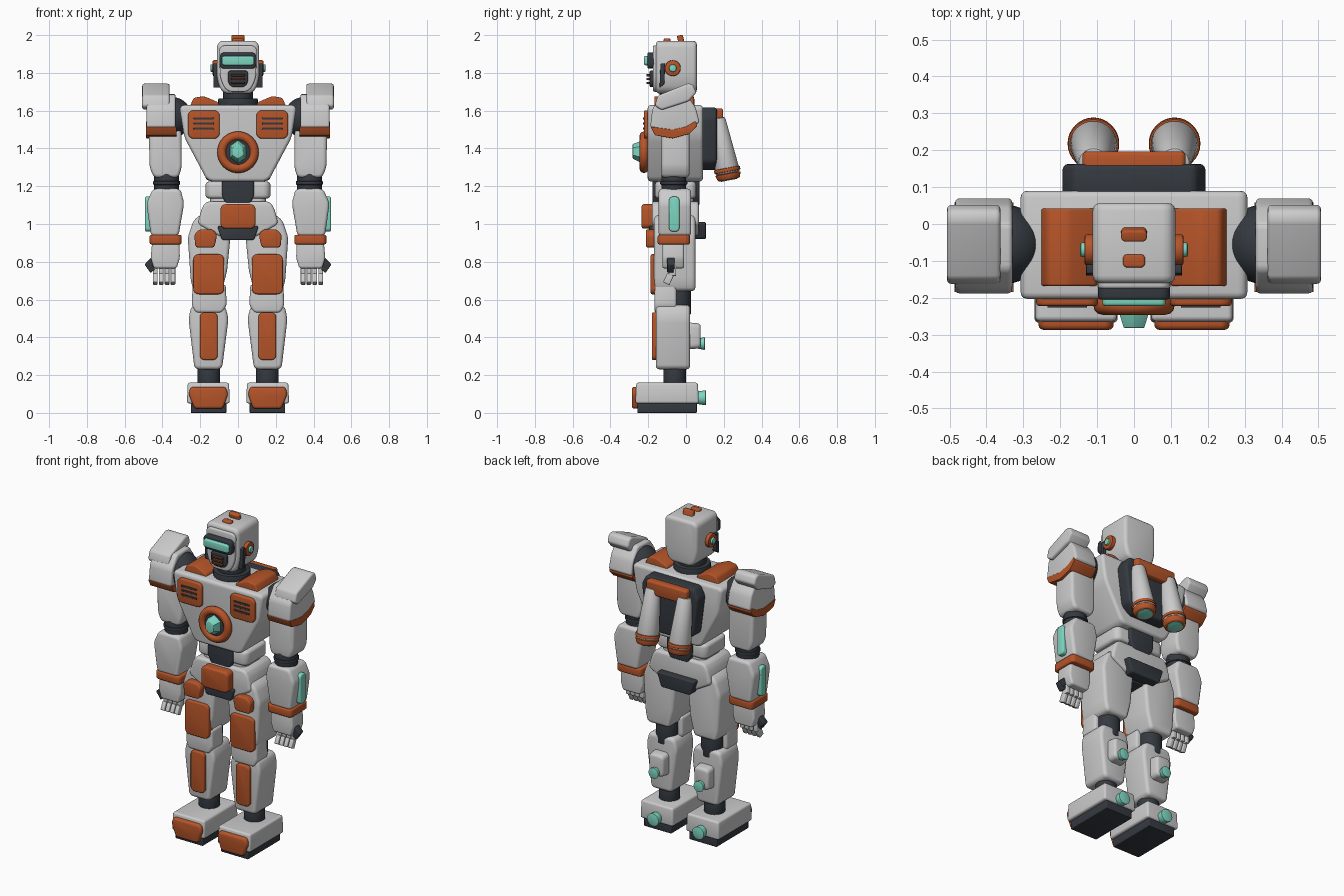
import bpy, bmesh, math
from mathutils import Vector, Matrix

if "Cube" in bpy.data.objects:
    bpy.data.objects.remove(bpy.data.objects["Cube"])

def material(name, r, g, b):
    m = bpy.data.materials.new(name)
    m.diffuse_color = (r, g, b, 1)
    m.use_nodes = True
    m.node_tree.nodes["Principled BSDF"].inputs["Base Color"].default_value = m.diffuse_color
    return m

ORANGE = material("orange", .47, .09, .022)
DARK = material("dark", .035, .042, .052)
TEAL = material("teal", .21, .68, .54)
BROWN = material("brown", .10, .035, .02)
SIDE = []          # parts built on +x that get a mirrored twin

def finish(bm, name, mat, side):
    bmesh.ops.recalc_face_normals(bm, faces=bm.faces)
    me = bpy.data.meshes.new(name)
    bm.to_mesh(me)
    bm.free()
    ob = bpy.data.objects.new(name, me)
    bpy.context.collection.objects.link(ob)
    if mat:
        me.materials.append(mat)
    bpy.ops.object.select_all(action='DESELECT')
    ob.select_set(True)
    bpy.context.view_layer.objects.active = ob
    bpy.ops.object.shade_smooth_by_angle(angle=math.radians(35))
    if side:
        SIDE.append(ob)
    return ob

def rect(u0, u1, v0, v1):
    return [(u0, v0), (u1, v0), (u1, v1), (u0, v1)]

def sym(pts):
    return pts + [(-u, v) for u, v in reversed(pts)]

def prism(name, pts, axis, a, b, mat=None, corner=.02, edge=.01, taper=1, side=False, rot=None):
    """Extrude a profile along an axis (end b scaled by taper), round corners, then rims."""
    place = {'x': lambda u, v, w: (w, u, v), 'y': lambda u, v, w: (u, w, v),
             'z': lambda u, v, w: (u, v, w)}[axis]
    k = 'xyz'.index(axis)
    cu, cv = (sum(c) / len(pts) for c in zip(*pts))
    bm = bmesh.new()
    lo = [bm.verts.new(place(u, v, a)) for u, v in pts]
    hi = [bm.verts.new(place(cu + (u - cu) * taper, cv + (v - cv) * taper, b)) for u, v in pts]
    n = len(pts)
    bm.faces.new(lo)
    bm.faces.new(hi)
    for i in range(n):
        j = (i + 1) % n
        bm.faces.new((lo[i], lo[j], hi[j], hi[i]))
    bmesh.ops.recalc_face_normals(bm, faces=bm.faces)
    span = lambda e: abs(e.verts[0].co[k] - e.verts[1].co[k])
    if corner:
        bmesh.ops.bevel(bm, geom=[e for e in bm.edges if span(e) > 1e-4], offset=corner,
                        segments=4, profile=.5, affect='EDGES', clamp_overlap=True)
    if edge:
        bmesh.ops.bevel(bm, geom=[e for e in bm.edges if span(e) < 1e-5], offset=edge,
                        segments=3, profile=.5, affect='EDGES', clamp_overlap=True)
    if rot:
        c = Vector(place(cu, cv, (a + b) / 2))
        bmesh.ops.rotate(bm, verts=bm.verts, cent=c, matrix=Matrix.Rotation(math.radians(rot[1]), 3, rot[0]))
    return finish(bm, name, mat, side)

def cyl(name, p0, p1, r0, r1=None, mat=None, bevel=.006, side=False):
    p0, p1 = Vector(p0), Vector(p1)
    d = p1 - p0
    m = Matrix.Translation((p0 + p1) / 2) @ d.to_track_quat('Z', 'Y').to_matrix().to_4x4()
    bm = bmesh.new()
    bmesh.ops.create_cone(bm, cap_ends=True, segments=32, radius1=r0, radius2=r1 or r0, depth=d.length)
    if bevel:
        bmesh.ops.bevel(bm, geom=[e for f in bm.faces if len(f.verts) > 4 for e in f.edges],
                        offset=bevel, segments=2, profile=.5, affect='EDGES')
    bm.transform(m)
    return finish(bm, name, mat, side)

# head
prism("head", sym([(.085, 1.69), (.112, 1.77), (.112, 1.97)]), 'y', -.16, .057, None, .035, .02)
prism("face_plate", sym([(.06, 1.70), (.095, 1.77), (.1, 1.945)]), 'y', -.175, -.14, None, .03, .008)
prism("visor_frame", rect(-.097, .097, 1.822, 1.908), 'y', -.205, -.15, DARK, .025, .008)
prism("visor", rect(-.086, .086, 1.84, 1.89), 'y', -.222, -.18, TEAL, .015, .008)
prism("mouth_guard", sym([(.035, 1.725), (.053, 1.75), (.053, 1.812)]), 'y', -.192, -.15, DARK, .015, .006)
for i in range(3):
    prism(f"mouth_rib_{i}", rect(-.036, .036, 1.742 + i * .02, 1.753 + i * .02), 'y', -.21, -.17, BROWN, .003, .003)
prism("crest_front", rect(-.03, .03, -.118, -.082), 'z', 1.95, 1.982, ORANGE, .012, .006)
prism("crest_rear", rect(-.035, .035, -.042, -.01), 'z', 1.94, 2.0, ORANGE, .012, .006, rot=('X', 15))
cyl("ear", (.1, -.07, 1.825), (.134, -.07, 1.825), .042, mat=ORANGE, side=True)
cyl("ear_light", (.12, -.07, 1.825), (.146, -.07, 1.825), .02, mat=TEAL, side=True)
prism("jaw_bar", [(-.14, 1.72), (-.115, 1.74), (-.11, 1.85), (-.135, 1.85)], 'x', .095, .13, DARK, .006, .005, side=True)
cyl("neck", (0, -.06, 1.60), (0, -.06, 1.665), .105, mat=DARK)
cyl("neck_post", (0, -.06, 1.64), (0, -.06, 1.72), .08, mat=DARK)

# torso
prism("chest", sym([(.16, 1.225), (.285, 1.46), (.312, 1.63)]), 'y', -.203, .09, None, .03, .018)
prism("trapezius_pad", [(.1, 1.61), (.26, 1.61), (.235, 1.668), (.18, 1.677), (.1, 1.642)], 'y', -.168, .042,
      ORANGE, .012, .012, side=True)
prism("chest_vent", rect(.097, .265, 1.452, 1.602), 'y', -.222, -.18, ORANGE, .03, .008, side=True)
for i in range(3):
    prism(f"vent_slot_{i}", rect(.127, .235, 1.499 + i * .027, 1.511 + i * .027), 'y', -.227, -.2, DARK, .005, .002, side=True)
bpy.ops.mesh.primitive_torus_add(location=(0, -.222, 1.38), rotation=(math.pi / 2, 0, 0), major_radius=.086,
                                 minor_radius=.024, major_segments=40, minor_segments=12)
ring = bpy.context.object
ring.name = "core_ring"
ring.data.materials.append(ORANGE)
bpy.ops.object.shade_smooth()
cyl("core_socket", (0, -.18, 1.38), (0, -.232, 1.38), .082, mat=DARK)
prism("core_crystal", sym([(.05, 1.345), (.05, 1.415), (.002, 1.45)]) + [(0, 1.31)], 'y', -.21, -.282, TEAL, 0, .004, .55)

# waist and pelvis
prism("waist_upper", rect(-.172, .172, -.165, .055), 'z', 1.135, 1.225, None, .04, .018)
prism("waist_lower", rect(-.147, .147, -.15, .04), 'z', 1.08, 1.15, None, .04, .012)
prism("belly_core", sym([(.06, 1.10), (.085, 1.15), (.085, 1.24)]), 'y', -.178, .072, DARK, .012, .01)
prism("pelvis", sym([(.09, .93), (.215, 1.0), (.19, 1.09), (.165, 1.12)]), 'y', -.18, .068, None, .02, .018)
prism("buckle", rect(-.093, .093, .975, 1.105), 'y', -.235, -.16, ORANGE, .028, .012)
prism("crotch_plate", sym([(.085, .915), (.11, .99)]), 'y', -.195, .03, DARK, .012, .01)
prism("rear_plate", sym([(.1, .92), (.13, 1.01)]), 'y', .03, .105, DARK, .012, .01)
prism("hip_pad", [(.125, .875), (.225, .875), (.232, .945), (.205, .972), (.135, .972), (.11, .945)], 'y', -.212, -.15,
      ORANGE, .015, .01, side=True)

# backpack with two thrusters
prism("backpack", sym([(.11, 1.285), (.165, 1.33), (.195, 1.56), (.165, 1.617)]), 'y', .07, .163, DARK, .015, .015)
prism("backpack_cap", sym([(.115, 1.525), (.14, 1.56), (.14, 1.612)]), 'y', .13, .197, ORANGE, .015, .012)
top, end = Vector((.11, .165, 1.56)), Vector((.11, .228, 1.235))
at = lambda t: top.lerp(end, t)
cyl("thruster", at(0), at(.9), .042, .066, bevel=.01, side=True)
cyl("thruster_band", at(.81), at(.875), .07, mat=ORANGE, side=True)
cyl("thruster_nozzle", at(.9), at(1), .069, .058, mat=ORANGE, side=True)
cyl("thruster_glow", at(.95), at(1.012), .045, mat=TEAL, bevel=.003, side=True)

# shoulders
bm = bmesh.new()
bmesh.ops.create_uvsphere(bm, u_segments=32, v_segments=16, radius=.108,
                          matrix=Matrix.Translation((.352, -.055, 1.565)))
finish(bm, "shoulder_ball", DARK, True)
prism("shoulder_cap", [(-.165, 1.625), (-.15, 1.68), (.01, 1.745), (.038, 1.738), (.055, 1.695), (.015, 1.65), (-.13, 1.603)],
      'x', .362, .507, None, .012, .012, side=True)
prism("shoulder_guard", [(-.19, 1.51), (-.178, 1.61), (-.125, 1.685), (.0, 1.69), (.05, 1.62), (.073, 1.535), (-.06, 1.48)],
      'x', .33, .485, None, .015, .012, side=True)
prism("shoulder_trim", [(-.187, 1.515), (-.165, 1.47), (-.07, 1.453), (.02, 1.478), (.06, 1.52), (.05, 1.545),
                        (0, 1.515), (-.07, 1.5)], 'x', .326, .487, ORANGE, .006, .006, side=True)

# arms
prism("upper_arm", [(.315, 1.245), (.445, 1.245), (.468, 1.3), (.472, 1.5), (.3, 1.5), (.298, 1.3)], 'y', -.13, .018,
      None, .02, .018, side=True)
cyl("elbow", (.378, -.065, 1.16), (.378, -.065, 1.27), .066, mat=DARK, side=True)
cyl("elbow_band", (.378, -.065, 1.207), (.378, -.065, 1.228), .072, mat=DARK, side=True)
prism("forearm", [(.315, .935), (.46, .935), (.485, 1.11), (.45, 1.187), (.305, 1.187), (.285, 1.11)], 'y', -.145, .027,
      None, .02, .018, side=True)
prism("forearm_light", rect(-.09, -.035, .96, 1.145), 'x', .455, .492, TEAL, .02, .008, side=True)
prism("wrist_cuff", rect(.298, .468, -.15, .022), 'z', .892, .943, ORANGE, .025, .01, side=True)
prism("palm", [(.325, .765), (.445, .765), (.462, .82), (.455, .9), (.31, .9), (.308, .82)], 'y', -.125, -.01,
      None, .012, .015, side=True)
for i in range(4):
    x = .332 + i * .031
    prism(f"finger_{i}", rect(x, x + .025, -.092, -.052), 'z', .725, .78, None, .005, .004, side=True)
    prism(f"fingertip_{i}", rect(x, x + .025, -.112, -.075), 'z', .682, .735, None, .005, .004, side=True, rot=('X', -25))
prism("thumb", rect(.43, .47, -.1, -.06), 'z', .76, .845, DARK, .005, .005, side=True, rot=('Y', -45))
prism("thumb_tip", rect(.452, .482, -.1, -.065), 'z', .745, .8, DARK, .005, .005, side=True, rot=('Y', 35))

# legs
prism("thigh", [(.085, .645), (.235, .645), (.25, .7), (.266, .93), (.235, 1.02), (.19, 1.055), (.09, 1.03), (.04, .93),
                (.058, .75)], 'y', -.17, .05, None, .02, .02, side=True)
prism("thigh_panel", rect(.073, .237, .628, .84), 'y', -.187, -.14, ORANGE, .03, .008, side=True)
cyl("knee_joint", (.155, -.04, .52), (.155, -.04, .68), .066, mat=DARK, side=True)
prism("knee_guard", [(.085, .53), (.225, .53), (.245, .57), (.24, .68), (.065, .68), (.06, .57)], 'y', -.168, -.05,
      None, .015, .015, side=True)
prism("shin", [(.085, .23), (.23, .23), (.262, .5), (.245, .572), (.07, .572), (.05, .5)], 'y', -.16, .022,
      None, .025, .02, side=True)
prism("shin_panel", rect(.108, .202, .28, .532), 'y', -.181, -.14, ORANGE, .025, .008, side=True)
prism("calf_unit", rect(.1, .21, .335, .48), 'y', .0, .078, None, .025, .015, .9, side=True)
cyl("calf_jet", (.155, .06, .367), (.155, .1, .367), .026, .034, mat=TEAL, bevel=.003, side=True)
cyl("ankle", (.155, -.06, .13), (.155, -.06, .26), .06, mat=DARK, side=True)

# feet
prism("sole", rect(.062, .25, -.258, .057), 'z', 0, .06, DARK, .006, .004, side=True)
prism("foot", rect(.044, .27, -.268, .068), 'z', .05, .16, None, .012, .014, .97, side=True)
prism("toe_cap", [(.08, .022), (.23, .022), (.262, .1), (.25, .138), (.065, .138), (.052, .1)], 'y', -.287, -.22,
      ORANGE, .015, .014, side=True)
cyl("heel_jet", (.155, .04, .08), (.155, .105, .08), .03, .04, mat=TEAL, bevel=.003, side=True)

# mirrored twins
for ob in SIDE:
    me = ob.data.copy()
    me.transform(Matrix.Scale(-1, 4, (1, 0, 0)))
    me.flip_normals()
    twin = bpy.data.objects.new("right_" + ob.name, me)
    bpy.context.collection.objects.link(twin)
    ob.name = "left_" + ob.name
